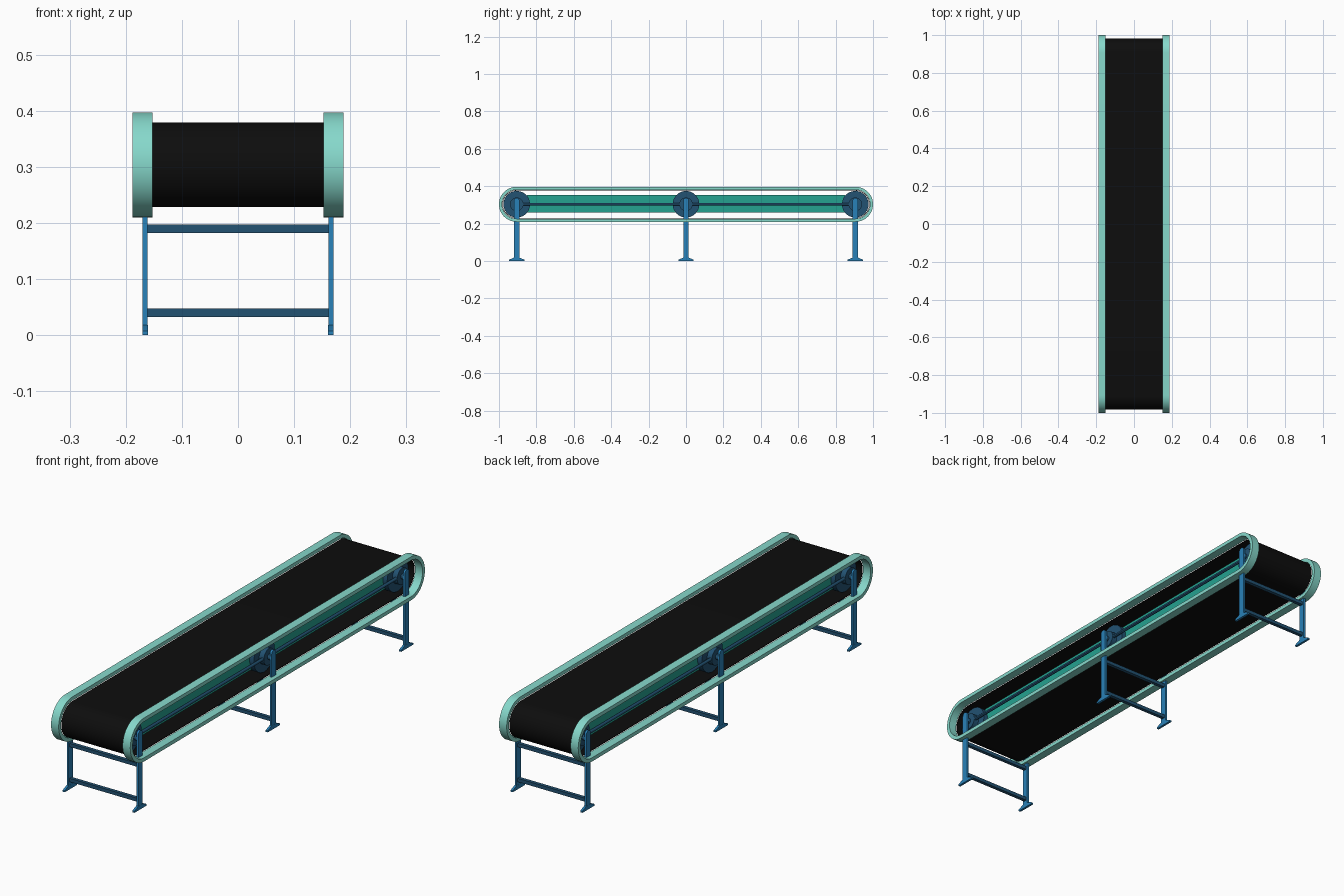
import bpy, bmesh, math
from mathutils import Matrix

if "Cube" in bpy.data.objects:
    bpy.data.objects.remove(bpy.data.objects["Cube"])

ZC = 0.3035      # height of the conveyor centre line
YE = 0.9065      # centre of the rounded ends


def material(name, rgb):
    m = bpy.data.materials.new(name)
    m.diffuse_color = (*rgb, 1)
    m.use_nodes = True
    m.node_tree.nodes["Principled BSDF"].inputs["Base Color"].default_value = m.diffuse_color
    return m


MINT = material("mint", (0.24, 0.69, 0.60))
TEAL = material("teal", (0.018, 0.36, 0.28))
BLUE = material("blue", (0.022, 0.22, 0.48))
NAVY = material("dark_blue", (0.016, 0.085, 0.17))
BLACK = material("black", (0.004, 0.004, 0.004))


def finish(bm, name, mat):
    bmesh.ops.recalc_face_normals(bm, faces=bm.faces)
    me = bpy.data.meshes.new(name)
    bm.to_mesh(me)
    bm.free()
    me.materials.append(mat)
    ob = bpy.data.objects.new(name, me)
    bpy.context.collection.objects.link(ob)
    bpy.ops.object.select_all(action='DESELECT')
    ob.select_set(True)
    bpy.context.view_layer.objects.active = ob
    bpy.ops.object.shade_smooth_by_angle(angle=math.radians(30))
    return ob


def box(name, x, y, z, mat):
    bm = bmesh.new()
    bmesh.ops.create_cube(bm, size=1)
    for v in bm.verts:
        v.co = [a + (b - a) * (c + 0.5) for (a, b), c in zip((x, y, z), v.co)]
    return finish(bm, name, mat)


def stadium(r, seg=24):
    pts = []
    for side in (1, -1):
        for i in range(seg + 1):
            a = -math.pi / 2 + math.pi * i / seg
            pts.append((side * (YE + r * math.cos(a)), ZC + side * r * math.sin(a)))
    return pts


def loop_band(name, r_out, r_in, x0, x1, mat):
    """Closed stadium-shaped band with a rectangular cross-section."""
    bm = bmesh.new()
    rings = [[bm.verts.new((x, y, z)) for y, z in stadium(r)]
             for x, r in ((x0, r_out), (x1, r_out), (x1, r_in), (x0, r_in))]
    n = len(rings[0])
    for k in range(4):
        a, b = rings[k], rings[(k + 1) % 4]
        for i in range(n):
            j = (i + 1) % n
            bm.faces.new((a[i], a[j], b[j], b[i]))
    return finish(bm, name, mat)


def prism(name, pts, x0, x1, mat):
    """Extrude a (y, z) outline along x."""
    bm = bmesh.new()
    f = bm.faces.new([bm.verts.new((x0, y, z)) for y, z in pts])
    ext = bmesh.ops.extrude_face_region(bm, geom=[f])["geom"]
    for v in ext:
        if isinstance(v, bmesh.types.BMVert):
            v.co.x = x1
    return finish(bm, name, mat)


def cylinder(name, r, length, axis, loc, mat, seg=32):
    bm = bmesh.new()
    rot = Matrix.Rotation(math.pi / 2, 4, 'Y' if axis == 'x' else 'X')
    bmesh.ops.create_cone(bm, cap_ends=True, segments=seg, radius1=r, radius2=r,
                          depth=length, matrix=Matrix.Translation(loc) @ rot)
    return finish(bm, name, mat)


# Belt and slider bed inside it
loop_band("belt", 0.0755, 0.0725, -0.152, 0.152, BLACK)
box("slider_bed", (-0.105, 0.105), (-0.85, 0.85), (0.259, 0.354), TEAL)

# Side rims and drive rods
for s, side in ((-1, "left"), (1, "right")):
    x0, x1 = sorted((s * 0.152, s * 0.188))
    loop_band(side + "_rim", 0.0935, 0.0775, x0, x1, MINT)
    cylinder(side + "_rod", 0.007, 1.81, 'y', (s * 0.14, 0, ZC), NAVY, 12)

# Rollers with hubs, each carried by a leg frame
for y, place in ((-0.905, "front"), (0, "middle"), (0.905, "back")):
    cylinder(place + "_roller", 0.071, 0.25, 'x', (0, y, ZC), NAVY, 40)
    cylinder(place + "_roller_hub", 0.036, 0.296, 'x', (0, y, ZC), NAVY)
    cylinder(place + "_axle", 0.012, 0.33, 'x', (0, y, ZC), NAVY, 16)
    for s, side in ((-1, "left"), (1, "right")):
        x0, x1 = sorted((s * 0.161, s * 0.170))
        w, top = 0.014, 0.324
        leg = [(y - w, 0.008), (y + w, 0.008)]
        leg += [(y + w * math.cos(math.pi * i / 10), top + w * math.sin(math.pi * i / 10))
                for i in range(11)]
        prism(f"{place}_{side}_leg", leg, x0, x1, BLUE)
        foot = [(y - 0.041, 0), (y + 0.041, 0), (y + 0.041, 0.007),
                (y + 0.015, 0.018), (y - 0.015, 0.018), (y - 0.041, 0.007)]
        prism(f"{place}_{side}_foot", foot, x0 - 0.0005, x1 + 0.0005, BLUE)
    for z, level in ((0.0395, "lower"), (0.1895, "upper")):
        box(f"{place}_{level}_crossbar", (-0.162, 0.162), (y - 0.0075, y + 0.0075),
            (z - 0.0075, z + 0.0075), NAVY)
